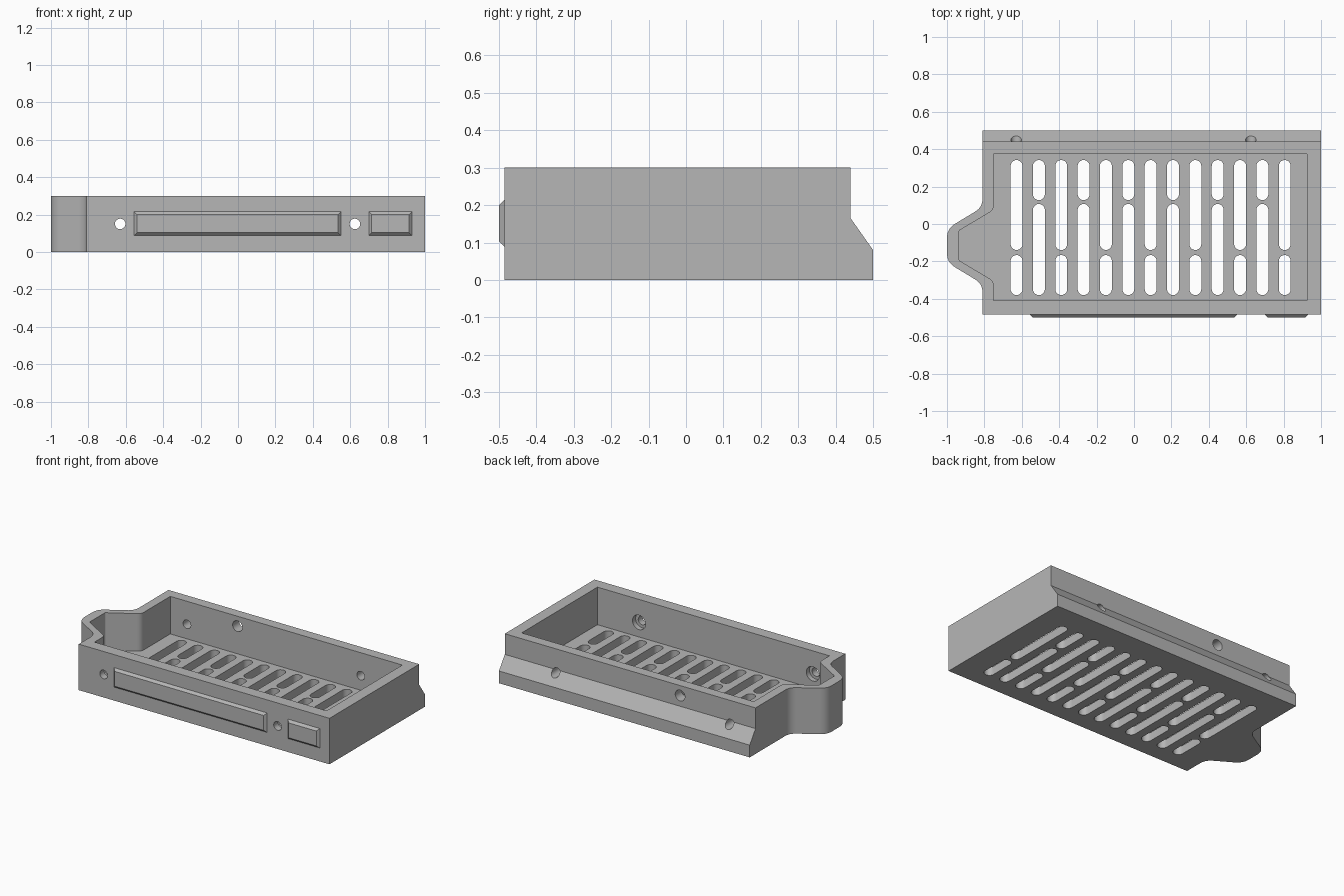
import bpy
import bmesh
import math
from mathutils import Vector

if "Cube" in bpy.data.objects:
    bpy.data.objects.remove(bpy.data.objects["Cube"], do_unlink=True)

grey = bpy.data.materials.new("matte_grey")
grey.use_nodes = True
grey.diffuse_color = (0.47, 0.47, 0.47, 1)
grey.node_tree.nodes["Principled BSDF"].inputs["Base Color"].default_value = grey.diffuse_color

# Maps from (profile u, profile v, depth) to world axes
AXES = {
    "x": lambda u, v, d: (d, u, v),
    "y": lambda u, v, d: (u, d, v),
    "z": lambda u, v, d: (u, v, d),
}


def prism(name, profiles, axis, lo, hi):
    """One object holding a straight extrusion of each closed profile."""
    bm = bmesh.new()
    for pts in profiles:
        low = [bm.verts.new(AXES[axis](u, v, lo)) for u, v in pts]
        high = [bm.verts.new(AXES[axis](u, v, hi)) for u, v in pts]
        bm.faces.new(low)
        bm.faces.new(high)
        for i in range(len(pts)):
            j = (i + 1) % len(pts)
            bm.faces.new((low[i], low[j], high[j], high[i]))
    return finish(name, bm)


def finish(name, bm):
    bmesh.ops.recalc_face_normals(bm, faces=bm.faces)
    mesh = bpy.data.meshes.new(name)
    bm.to_mesh(mesh)
    bm.free()
    mesh.materials.append(grey)
    obj = bpy.data.objects.new(name, mesh)
    bpy.context.collection.objects.link(obj)
    return obj


def select_only(obj):
    bpy.ops.object.select_all(action="DESELECT")
    obj.select_set(True)
    bpy.context.view_layer.objects.active = obj


def cut(target, cutter):
    cutter.hide_render = True
    mod = target.modifiers.new("cut", "BOOLEAN")
    mod.operation = "DIFFERENCE"
    mod.solver = "EXACT"
    mod.object = cutter
    select_only(target)
    bpy.ops.object.modifier_apply(modifier=mod.name)
    bpy.data.objects.remove(cutter, do_unlink=True)


def rounded(corners, steps=8):
    """Outline from (x, y, tangent length) corners, softened where length > 0."""
    out = []
    for i, (x, y, t) in enumerate(corners):
        p = Vector((x, y))
        if t == 0:
            out.append(p)
            continue
        a = p + (Vector(corners[i - 1][:2]) - p).normalized() * t
        b = p + (Vector(corners[(i + 1) % len(corners)][:2]) - p).normalized() * t
        for k in range(steps + 1):
            s = k / steps
            out.append(a * (1 - s) ** 2 + p * 2 * s * (1 - s) + b * s * s)
    return out


def outline(left, right, front, back, nose, root_half, nose_half, root_t, nose_t):
    """Rectangle with a tapered nose on its left side."""
    mid = -0.115
    return rounded([
        (left, front, 0), (right, front, 0), (right, back, 0), (left, back, 0),
        (left, mid + root_half, root_t), (nose, mid + nose_half, nose_t),
        (nose, mid - nose_half, nose_t), (left, mid - root_half, root_t),
    ])


def circle(cx, cz, r, n=32):
    return [(cx + r * math.cos(math.tau * i / n), cz + r * math.sin(math.tau * i / n))
            for i in range(n)]


def slot(cx, y0, y1, r=0.032, n=10):
    """Stadium shape running along y."""
    top = [(cx + r * math.cos(math.pi * i / n), y1 - r + r * math.sin(math.pi * i / n))
           for i in range(n + 1)]
    bottom = [(cx - r * math.cos(math.pi * i / n), y0 + r - r * math.sin(math.pi * i / n))
              for i in range(n + 1)]
    return top + bottom


# Tray body with its nose, hollowed from above
body = prism("tray_body",
             [outline(-0.81, 1.0, -0.485, 0.5, -1.0, 0.205, 0.09, 0.045, 0.05)],
             "z", 0, 0.3)
cut(body, prism("pocket",
                [outline(-0.75, 0.925, -0.408, 0.373, -0.935, 0.19, 0.08, 0.028, 0.006)],
                "z", 0.055, 0.4))

# Stepped and sloped back wall
cut(body, prism("back_step",
                [[(0.5, 0.08), (0.44, 0.165), (0.44, 0.4), (0.6, 0.4), (0.6, 0.08)]],
                "x", -1.2, 1.2))

# Vent slots, long and short alternating from column to column
slots = []
for i in range(13):
    x = -0.628 + i * 0.1195
    split = (-0.139, -0.166) if i % 2 == 0 else (0.128, 0.107)
    slots += [slot(x, split[0], 0.342), slot(x, -0.38, split[1])]
cut(body, prism("vent_slots", slots, "z", -0.1, 0.2))

# Screw holes through front and back, counterbored inside the front wall
screw_x = (-0.63, 0.625)
cut(body, prism("screw_holes", [circle(x, 0.15, 0.028) for x in screw_x], "y", -0.7, 0.7))
cut(body, prism("counterbores", [circle(x, 0.15, 0.047) for x in screw_x], "y", -0.44, -0.3))
cut(body, prism("cable_hole", [circle(-0.265, 0.235, 0.035)], "y", 0.3, 0.7))

select_only(body)
bpy.ops.object.shade_smooth_by_angle(angle=math.radians(30))


# Raised chamfered plates on the front
def plate(name, x0, x1, z0=0.088, z1=0.215, chamfer=0.015):
    bm = bmesh.new()
    rings = []
    for y, c in ((-0.485, 0), (-0.5, chamfer)):
        rings.append([bm.verts.new(p) for p in (
            (x0 + c, y, z0 + c), (x1 - c, y, z0 + c),
            (x1 - c, y, z1 - c), (x0 + c, y, z1 - c))])
    base, face = rings
    bm.faces.new(face)
    for i in range(4):
        j = (i + 1) % 4
        bm.faces.new((base[i], base[j], face[j], face[i]))
    return finish(name, bm)


plate("long_front_plate", -0.555, 0.55)
plate("short_front_plate", 0.7, 0.93)
